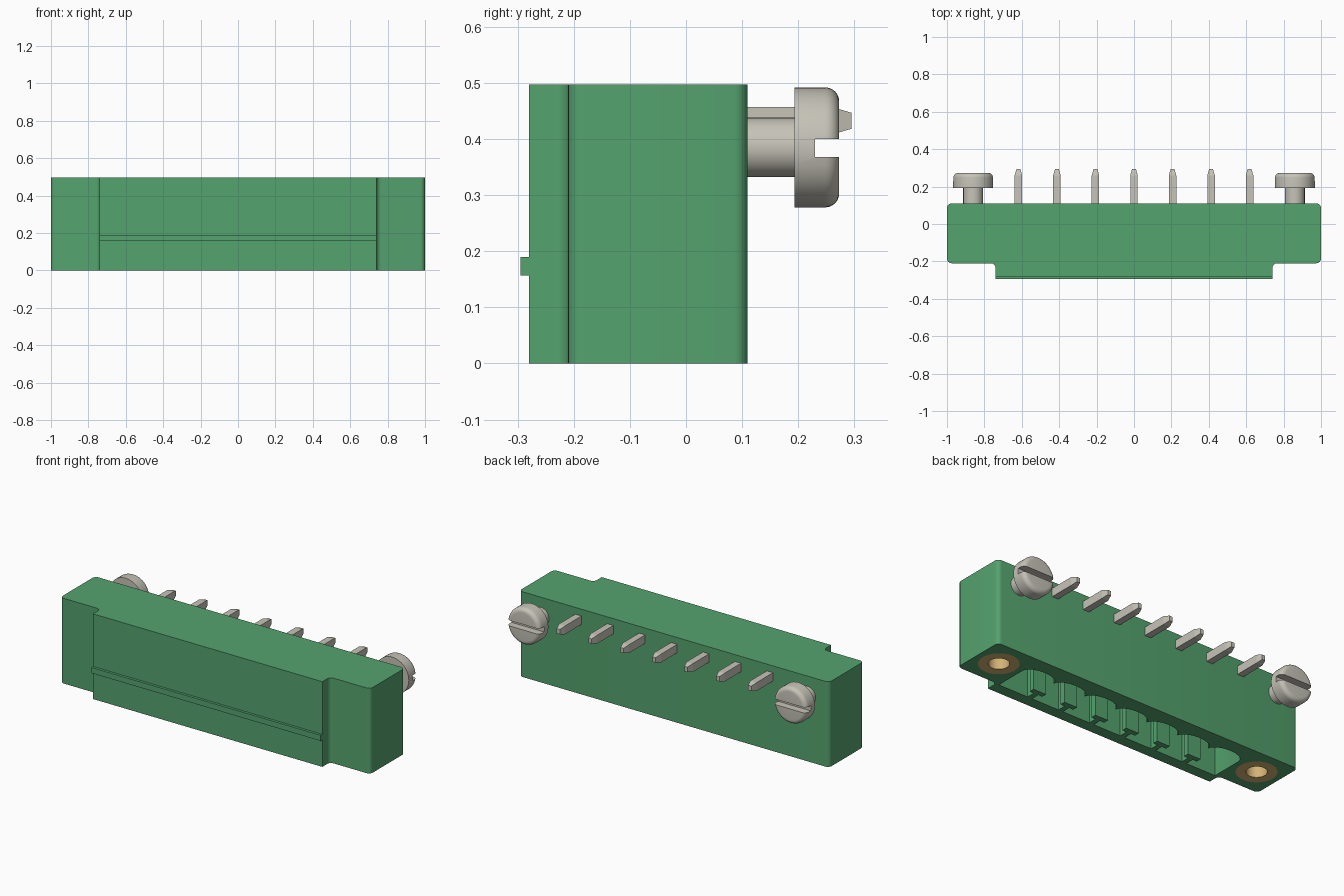
import bpy, bmesh, math
from mathutils import Vector, Matrix

cube = bpy.data.objects.get("Cube")
if cube:
    bpy.data.objects.remove(cube, do_unlink=True)


def material(name, rgb):
    m = bpy.data.materials.new(name)
    m.use_nodes = True
    m.diffuse_color = (*rgb, 1)
    m.node_tree.nodes["Principled BSDF"].inputs["Base Color"].default_value = (*rgb, 1)
    return m


GREEN = material("green plastic", (0.09, 0.366, 0.156))
METAL = material("pale metal", (0.565, 0.552, 0.479))
BRASS = material("brass", (0.66, 0.45, 0.18))


def finish(name, bm, mat, smooth=True):
    bmesh.ops.recalc_face_normals(bm, faces=bm.faces)
    mesh = bpy.data.meshes.new(name)
    bm.to_mesh(mesh)
    bm.free()
    mesh.materials.append(mat)
    ob = bpy.data.objects.new(name, mesh)
    bpy.context.collection.objects.link(ob)
    if smooth:
        shade(ob)
    return ob


def shade(ob):
    bpy.ops.object.select_all(action="DESELECT")
    ob.select_set(True)
    bpy.context.view_layer.objects.active = ob
    bpy.ops.object.shade_smooth_by_angle(angle=math.radians(35))


def prism(name, points, z0, z1, mat):
    bm = bmesh.new()
    face = bm.faces.new([bm.verts.new((x, y, z0)) for x, y in points])
    ext = bmesh.ops.extrude_face_region(bm, geom=[face])["geom"]
    bmesh.ops.translate(bm, vec=(0, 0, z1 - z0),
                        verts=[v for v in ext if isinstance(v, bmesh.types.BMVert)])
    return finish(name, bm, mat, False)


def add_box(bm, lo, hi):
    lo, hi = Vector(lo), Vector(hi)
    mat = Matrix.Translation((lo + hi) / 2) @ Matrix.Diagonal((*(hi - lo), 1))
    return bmesh.ops.create_cube(bm, size=1, matrix=mat)["verts"]


def box(name, lo, hi, mat):
    bm = bmesh.new()
    add_box(bm, lo, hi)
    return finish(name, bm, mat, False)


def lathe(name, profile, place, mat, closed=False, steps=40):
    bm = bmesh.new()
    verts = [bm.verts.new((r, 0, h)) for r, h in profile]
    pairs = list(zip(verts, verts[1:])) + ([(verts[-1], verts[0])] if closed else [])
    edges = [bm.edges.new(p) for p in pairs]
    bmesh.ops.spin(bm, geom=verts + edges, cent=(0, 0, 0), axis=(0, 0, 1),
                   angle=math.tau, steps=steps)
    bmesh.ops.remove_doubles(bm, verts=bm.verts, dist=1e-5)
    bm.transform(place)
    return finish(name, bm, mat)


def cut(ob, cutters):
    for c in cutters:
        mod = ob.modifiers.new("cut", "BOOLEAN")
        mod.operation, mod.solver, mod.object = "DIFFERENCE", "EXACT", c
        bpy.context.view_layer.objects.active = ob
        bpy.ops.object.modifier_apply(modifier=mod.name)
        bpy.data.objects.remove(c, do_unlink=True)
    shade(ob)


def rounded(corners, steps=6):
    """Round each (x, y, radius) right-angle corner of a closed outline."""
    out = []
    for i, (x, y, r) in enumerate(corners):
        p = Vector((x, y))
        if r == 0:
            out.append(p)
            continue
        a = (Vector(corners[i - 1][:2]) - p).normalized() * r
        b = (Vector(corners[(i + 1) % len(corners)][:2]) - p).normalized() * r
        for k in range(steps + 1):
            t = math.pi / 2 * k / steps
            out.append(p + a * (1 - math.sin(t)) + b * (1 - math.cos(t)))
    return out


PITCH = 0.206
pins = [PITCH * (i - 3) for i in range(7)]
HEIGHT, SCREW_X, INSERT_Y = 0.497, 0.86, -0.05

# Housing: stepped block with softened upright corners
right = [(0.74, -0.28, 0), (0.74, -0.21, 0.025), (1, -0.21, 0.025), (1, 0.11, 0.025)]
left = [(-x, y, r) for x, y, r in reversed(right)]
body = prism("housing", rounded(right + left), 0, HEIGHT, GREEN)

# Socket outline: scalloped back edge, T-shaped keys along the front edge
outline = []
for p in pins:
    for k in range(9):
        t = math.pi * k / 8
        outline.append((p - PITCH / 2 * math.cos(t), -0.025 + 0.055 * math.sin(t)))
    if p != pins[-1]:
        outline.pop()
outline.append((pins[-1] + PITCH / 2, -0.215))
for p in reversed(pins[:-1]):
    m = p + PITCH / 2
    key = [(0.015, -0.215), (0.015, -0.165), (0.042, -0.165), (0.042, -0.135)]
    outline += [(m + x, y) for x, y in key] + [(m - x, y) for x, y in reversed(key)]
outline.append((pins[0] - PITCH / 2, -0.215))
cutters = [prism("socket_cutter", outline, -0.1, 0.33, GREEN)]

# Threaded inserts at both ends of the underside
for side, x in (("left", SCREW_X), ("right", -SCREW_X)):
    place = Matrix.Translation((x, INSERT_Y, 0))
    cutters.append(lathe("insert_cutter", [(0, -0.1), (0.107, -0.1), (0.107, 0.25), (0, 0.25)],
                         place, GREEN))
    lathe(side + "_insert", [(0, 0.25), (0.107, 0.25), (0.107, 0), (0.055, 0), (0.055, 0.24),
                             (0, 0.24)], place, BRASS)
cut(body, cutters)

# Latch rib across the front
box("front_rib", (-0.74, -0.295, 0.157), (0.74, -0.27, 0.19), GREEN)

# Slotted screws at the back
to_back = Matrix.Rotation(-math.pi / 2, 4, "X")
for side, x in (("left", SCREW_X), ("right", -SCREW_X)):
    edge = [(0.082 + 0.025 * math.cos(t), 0.248 + 0.025 * math.sin(t))
            for t in (math.pi / 2 * k / 6 for k in range(7))]
    profile = [(0, 0.07), (0.053, 0.07), (0.053, 0.193), (0.107, 0.193)] + edge + [(0, 0.273)]
    screw = lathe(side + "_screw", profile, Matrix.Translation((x, 0, 0.385)) @ to_back, METAL)
    cut(screw, [box("slot_cutter", (x - 0.2, 0.23, 0.368), (x + 0.2, 0.4, 0.4), METAL)])

# Bent contact pins with tapered tips
for i, x in enumerate(pins):
    bm = bmesh.new()
    add_box(bm, (x - 0.02, -0.08, 0.12), (x + 0.02, -0.031, 0.42))
    add_box(bm, (x - 0.02, -0.08, 0.408), (x + 0.02, 0.26, 0.457))
    bm.faces.ensure_lookup_table()
    end = max(bm.faces, key=lambda f: f.calc_center_median().y)
    tip = bmesh.ops.extrude_face_region(bm, geom=[end])["geom"]
    bmesh.ops.delete(bm, geom=[end], context="FACES_ONLY")
    for v in (g for g in tip if isinstance(g, bmesh.types.BMVert)):
        v.co = (x + (v.co.x - x) * 0.5, 0.295, 0.4325 + (v.co.z - 0.4325) * 0.58)
    finish(f"contact_pin_{i + 1}", bm, METAL, False)
